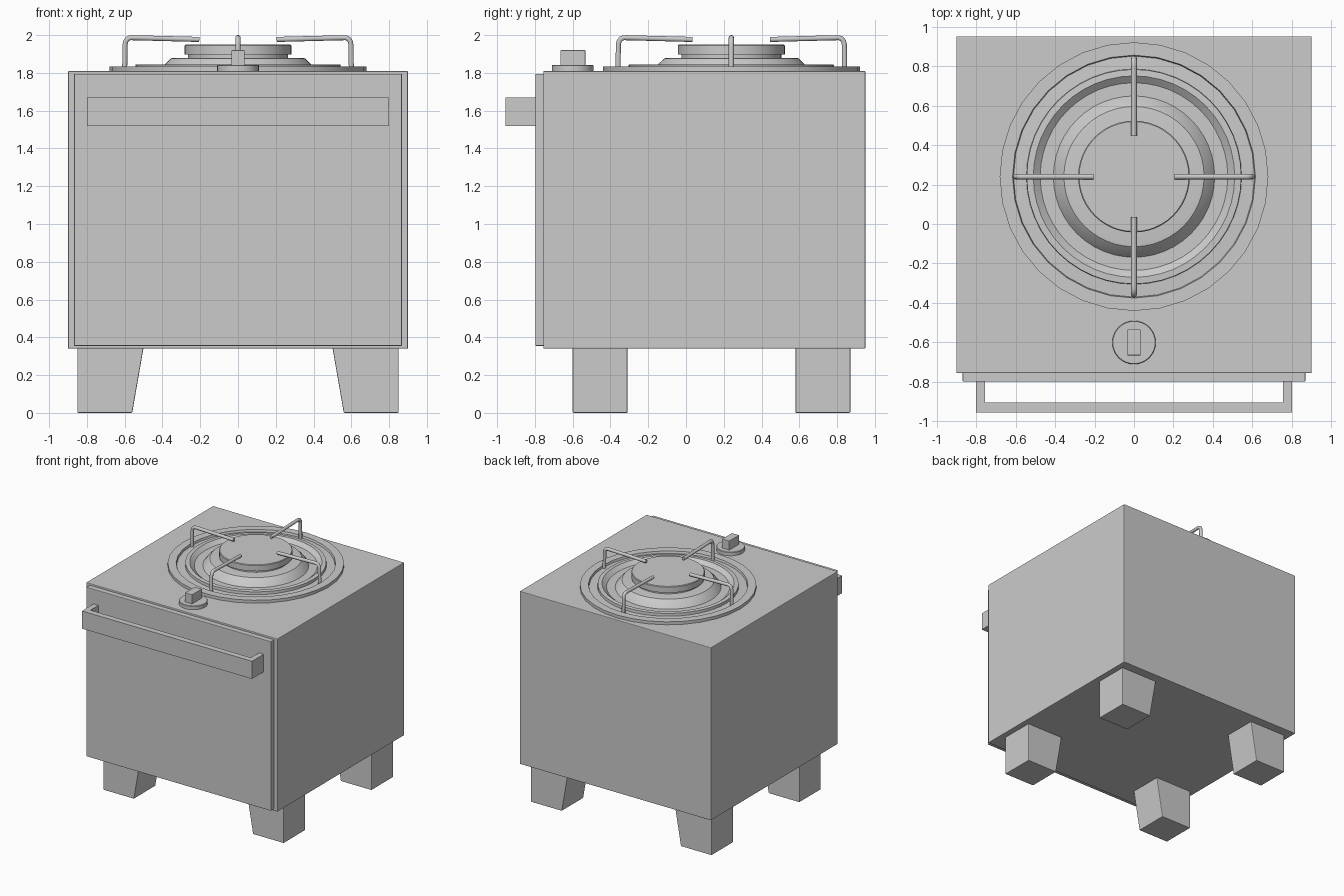
import bpy, bmesh, math
from mathutils import Vector

if "Cube" in bpy.data.objects:
    bpy.data.objects.remove(bpy.data.objects["Cube"])

CX, CY = 0.0, 0.24   # burner centre


def add_object(name, bm, bevel=0.0, smooth=False):
    bmesh.ops.recalc_face_normals(bm, faces=bm.faces)
    me = bpy.data.meshes.new(name)
    bm.to_mesh(me)
    bm.free()
    ob = bpy.data.objects.new(name, me)
    bpy.context.collection.objects.link(ob)
    if bevel:
        mod = ob.modifiers.new("Bevel", 'BEVEL')
        mod.width = bevel
        mod.segments = 2
    if smooth:
        bpy.ops.object.select_all(action='DESELECT')
        ob.select_set(True)
        bpy.context.view_layer.objects.active = ob
        bpy.ops.object.shade_smooth_by_angle(angle=math.radians(25))
    return ob


def box(name, lo, hi, bevel=0.0):
    bm = bmesh.new()
    bmesh.ops.create_cube(bm, size=1)
    for v in bm.verts:
        v.co = Vector([lo[i] if v.co[i] < 0 else hi[i] for i in range(3)])
    return add_object(name, bm, bevel)


def prism(name, pts, axis, a, b, bevel=0.0):
    """Extrude a 2D outline along y ('y': x,z points) or z ('z': x,y points)."""
    bm = bmesh.new()
    place = (lambda p: (p[0], a, p[1])) if axis == 'y' else (lambda p: (p[0], p[1], a))
    face = bm.faces.new([bm.verts.new(place(p)) for p in pts])
    ext = bmesh.ops.extrude_face_region(bm, geom=[face])
    move = Vector((0, b - a, 0)) if axis == 'y' else Vector((0, 0, b - a))
    bmesh.ops.translate(bm, vec=move, verts=[e for e in ext['geom'] if isinstance(e, bmesh.types.BMVert)])
    return add_object(name, bm, bevel)


def lathe(name, profile, centre, sides):
    bm = bmesh.new()
    verts = [bm.verts.new((r, 0, z)) for r, z in profile]
    edges = [bm.edges.new(p) for p in zip(verts, verts[1:])]
    bmesh.ops.spin(bm, geom=verts + edges, cent=(0, 0, 0), axis=(0, 0, 1),
                   angle=math.tau, steps=sides)
    bmesh.ops.remove_doubles(bm, verts=bm.verts, dist=1e-4)
    ob = add_object(name, bm, smooth=True)
    ob.location = (centre[0], centre[1], 0)
    return ob


# Oven body and door
box("oven_body", (-0.9, -0.755, 0.34), (0.9, 0.95, 1.81), 0.005)
box("oven_door", (-0.868, -0.798, 0.355), (0.868, -0.75, 1.795), 0.004)

# Door handle: U-shaped bar
prism("door_handle", [(-0.8, -0.79), (-0.8, -0.955), (0.8, -0.955), (0.8, -0.79),
                      (0.755, -0.79), (0.755, -0.905), (-0.755, -0.905), (-0.755, -0.79)],
      'z', 1.52, 1.67)

# Four legs, tapered on the inner side
for side, s in (("left", -1), ("right", 1)):
    for end, y0, y1 in (("front", -0.6, -0.31), ("back", 0.58, 0.87)):
        prism(f"{end}_{side}_leg", [(s * 0.85, 0.0), (s * 0.85, 0.345), (s * 0.5, 0.345), (s * 0.56, 0.0)],
              'y', y0, y1, 0.005)

# Burner: outer rim, inner ring with drip pan, burner base and cap
lathe("burner_rim", [(0.68, 1.805), (0.68, 1.835), (0.615, 1.835), (0.61, 1.815)], (CX, CY), 32)
lathe("drip_pan", [(0.62, 1.816), (0.545, 1.82), (0.543, 1.843), (0.51, 1.845),
                   (0.475, 1.816), (0.4, 1.816)], (CX, CY), 48)
lathe("burner_base", [(0.41, 1.814), (0.385, 1.848), (0.355, 1.877), (0.335, 1.88),
                      (0, 1.88)], (CX, CY), 48)
lathe("burner_cap", [(0.265, 1.87), (0.265, 1.897), (0.283, 1.897), (0.283, 1.945),
                     (0.278, 1.95), (0, 1.95)], (CX, CY), 48)

# Pan support: four bent wires
curve = bpy.data.curves.new("pan_support", 'CURVE')
curve.dimensions = '3D'
curve.bevel_depth = 0.014
curve.bevel_resolution = 3
curve.use_fill_caps = True
wire = [(0.6, 1.815), (0.598, 1.95), (0.594, 1.968), (0.585, 1.98), (0.57, 1.986), (0.55, 1.986), (0.205, 1.977)]
for k in range(4):
    c, s = math.cos(k * math.pi / 2), math.sin(k * math.pi / 2)
    sp = curve.splines.new('POLY')
    sp.points.add(len(wire) - 1)
    for p, (r, z) in zip(sp.points, wire):
        p.co = (CX + c * r, CY + s * r, z, 1)
bpy.context.collection.objects.link(bpy.data.objects.new("pan_support", curve))

# Control knob
lathe("knob_base", [(0.11, 1.805), (0.11, 1.838), (0.107, 1.842), (0, 1.842)], (0, -0.6), 32)
box("knob_grip", (-0.034, -0.665, 1.835), (0.034, -0.533, 1.92), 0.003)
